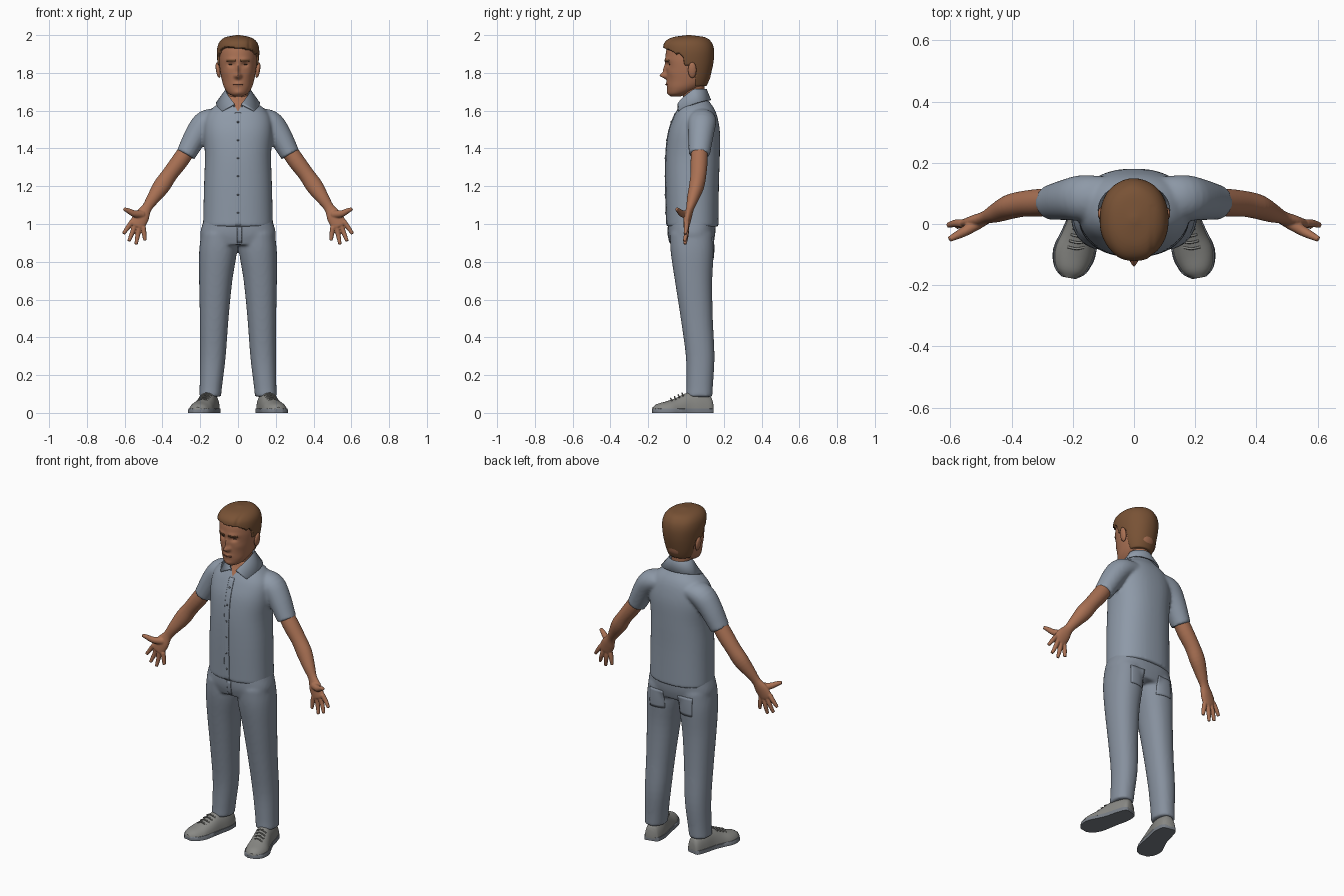
import bpy, bmesh, math
from math import sin, cos, pi, exp
from mathutils import Vector, Matrix
from mathutils.bvhtree import BVHTree

if "Cube" in bpy.data.objects:
    bpy.data.objects.remove(bpy.data.objects["Cube"])


def material(name, *rgb):
    m = bpy.data.materials.new(name)
    m.use_nodes = True
    m.diffuse_color = (*rgb, 1)
    m.node_tree.nodes["Principled BSDF"].inputs["Base Color"].default_value = (*rgb, 1)
    return m


SHIRT = material("shirt blue grey", .27, .32, .39)
TROUSERS = material("trouser blue grey", .24, .28, .34)
SKIN = material("skin", .40, .165, .088)
LIPS = material("lips", .28, .10, .06)
HAIR = material("hair brown", .19, .085, .036)
SHOE = material("shoe grey", .25, .25, .235)
SOLE = material("sole grey", .19, .21, .24)
DARK = material("eye dark", .05, .03, .02)


def spline(pts, k):
    """Catmull-Rom through tuples of equal length."""
    pts = [Vector(p) for p in pts]
    ext = [2 * pts[0] - pts[1]] + pts + [2 * pts[-1] - pts[-2]]
    out = []
    for a, b, c, d in zip(ext, ext[1:], ext[2:], ext[3:]):
        for i in range(k):
            t = i / k
            out.append(.5 * (2 * b + (c - a) * t + (2 * a - 5 * b + 4 * c - d) * t ** 2
                             + (3 * b - a - 3 * c + d) * t ** 3))
    return out + [pts[-1]]


def tube(bm, rings, ref="Y", level=False, seg=32, k=4, power=2, shape=None, side=1):
    """Loft of superellipse rings (x, y, z, radius_u, radius_v)."""
    rs = spline(rings, k)
    mids = [Vector((r[0] * side, r[1], r[2])) for r in rs]
    ref = Vector((0, 1, 0)) if ref == "Y" else Vector((0, 0, 1))
    loops = []
    for i, r in enumerate(rs):
        t = mids[min(i + 1, len(rs) - 1)] - mids[max(i - 1, 0)]
        t = Vector((0, 0, 1)) if level else t.normalized()
        u = ref.cross(t).normalized()
        v = t.cross(u)
        loop = []
        for j in range(seg):
            a = 2 * pi * j / seg
            c, s = (math.copysign(abs(f) ** (2 / power), f) for f in (cos(a), sin(a)))
            p = mids[i] + u * c * max(r[3], .001) + v * s * max(r[4], .001)
            loop.append(bm.verts.new(shape(p) if shape else p))
        loops.append(loop)
    for a, b in zip(loops, loops[1:]):
        for j in range(seg):
            n = (j + 1) % seg
            bm.faces.new((a[j], a[n], b[n], b[j]))
    bm.faces.new(loops[0][::-1])
    bm.faces.new(loops[-1])


def finish(name, bm, mats, voxel=0, relax=4, mirror=False, thick=0):
    bmesh.ops.recalc_face_normals(bm, faces=bm.faces)
    me = bpy.data.meshes.new(name)
    bm.to_mesh(me)
    bm.free()
    ob = bpy.data.objects.new(name, me)
    bpy.context.collection.objects.link(ob)
    if voxel:
        mod = ob.modifiers.new("blend", "REMESH")
        mod.mode, mod.voxel_size = "VOXEL", voxel
        mod = ob.modifiers.new("relax", "SMOOTH")
        mod.factor, mod.iterations = .5, relax
        graph = bpy.context.evaluated_depsgraph_get()
        me = bpy.data.meshes.new_from_object(ob.evaluated_get(graph))
        ob.modifiers.clear()
        ob.data = me
    me.materials.clear()
    for m in mats:
        me.materials.append(m)
    me.shade_smooth()
    me.set_sharp_from_angle(angle=math.radians(50))
    if thick:
        mod = ob.modifiers.new("thickness", "SOLIDIFY")
        mod.thickness, mod.offset = thick, 0
    if mirror:
        ob.modifiers.new("mirror", "MIRROR")
    return ob


def drape(name, target, mat, x0, x1, z0, z1, front=1, mirror=False, lift=.001):
    """Thin plate laid over the front or back of a part."""
    src = bmesh.new()
    src.from_mesh(target.data)
    tree = BVHTree.FromBMesh(src)
    src.free()
    nx, nz = 8, max(2, int((z1 - z0) / .015))
    bm = bmesh.new()
    bmesh.ops.create_grid(bm, x_segments=nx, y_segments=nz, size=.5)
    for v in bm.verts:
        x, z = x0 + (v.co.x + .5) * (x1 - x0), z0 + (v.co.y + .5) * (z1 - z0)
        hit = tree.ray_cast(Vector((x, -front, z)), Vector((0, front, 0)))[0]
        v.co = (x, (hit.y if hit else 0) - front * lift, z)
    return finish(name, bm, [mat], mirror=mirror, thick=.005)


def ball(name, mat, at, size, mirror=True, tilt=0):
    bm = bmesh.new()
    m = Matrix.Translation(at) @ Matrix.Rotation(tilt, 4, "Y") @ Matrix.Diagonal((*size, 1))
    bmesh.ops.create_uvsphere(bm, u_segments=20, v_segments=12, radius=1, matrix=m)
    return finish(name, bm, [mat], mirror=mirror)


# Shirt: torso and sleeves blended, open neck coloured as skin
bm = bmesh.new()
torso = [(.985, .035, .185, .137), (1.2, .033, .18, .141), (1.36, .036, .175, .143),
         (1.48, .043, .183, .137), (1.56, .05, .175, .118), (1.61, .053, .14, .097),
         (1.65, .05, .085, .072), (1.68, .044, .062, .06)]
tube(bm, [(0, y, z, rx, ry) for z, y, rx, ry in torso], level=True, seg=48, power=2.3)
for s in (1, -1):
    tube(bm, [(.09, .085, 1.56, .05, .07), (.165, .085, 1.54, .065, .075),
              (.215, .08, 1.48, .063, .068), (.277, .07, 1.367, .052, .056)], side=s)
shirt = finish("shirt", bm, [SHIRT, SKIN], voxel=.008, relax=6)
bm = bmesh.new()
bm.from_mesh(shirt.data)
for s in (1, -1):
    bmesh.ops.bisect_plane(bm, geom=bm.verts[:] + bm.edges[:] + bm.faces[:],
                           plane_co=(0, 0, 1.595), plane_no=(s, 0, -.6))
for f in bm.faces:
    c = f.calc_center_median()
    f.material_index = int(c.y < .03 and abs(c.x) < .6 * (c.z - 1.595))
bm.to_mesh(shirt.data)
bm.free()

# Button placket and buttons
placket = drape("placket", shirt, SHIRT, -.016, .016, .99, 1.59)
for i in range(6):
    z = 1.06 + i * .096
    drape("button", shirt, SOLE, -.004, .004, z - .004, z + .004, lift=.004)

# Collar: stand, fold and pointed fall
bm = bmesh.new()
rows, n = [[], [], []], 28
for i in range(-n, n + 1):
    s, sg = abs(i) / n, (1 if i >= 0 else -1)
    if i == 0:
        continue
    top = .2 + (pi - .2) * s
    low = .75 + (pi - .75) * s
    zt = 1.615 + .095 * min(1, s * 2.2) ** .7
    ry = .085 + .043 * (1 - s) ** 2
    rows[0].append(bm.verts.new((sg * .06 * sin(top), .044 - .062 * cos(top), zt - .04)))
    rows[1].append(bm.verts.new((sg * .066 * sin(top), .044 - (.066 + .03 * (1 - s) ** 3) * cos(top), zt)))
    rows[2].append(bm.verts.new((sg * .114 * sin(low), .044 - ry * cos(low), 1.655 - .065 * (1 - s) ** 3)))
for a, b in zip(rows, rows[1:]):
    for i in range(2 * n - 1):
        if i != n - 1:
            bm.faces.new((a[i], a[i + 1], b[i + 1], b[i]))
bmesh.ops.remove_doubles(bm, verts=bm.verts, dist=.0005)
finish("collar", bm, [SHIRT], thick=.008)

# Trousers: hips and legs blended
bm = bmesh.new()
tube(bm, [(0, .03, .89, .185, .112), (0, .03, .95, .2, .125), (0, .033, 1.03, .178, .125)],
     level=True, seg=48, power=2.4)
for s in (1, -1):
    tube(bm, [(.148, .07, .085, .058, .07), (.143, .073, .15, .06, .07), (.133, .075, .3, .068, .076),
              (.126, .057, .5, .076, .085), (.118, .04, .7, .088, .099), (.106, .033, .85, .1, .114),
              (.1, .03, .95, .095, .115)], level=True, side=s, power=2.2)
trousers = finish("trousers", bm, [TROUSERS], voxel=.009, relax=6)
drape("back_pockets", trousers, TROUSERS, .05, .14, .82, .93, front=-1, mirror=True)
drape("fly", trousers, TROUSERS, -.004, .02, .9, .985)

# Arms with palms, fingers and thumbs
bm = bmesh.new()
tube(bm, [(.23, .075, 1.45, .04, .04), (.3, .07, 1.345, .045, .045), (.36, .066, 1.265, .042, .042),
          (.405, .056, 1.2, .045, .04), (.45, .036, 1.135, .034, .031), (.483, .022, 1.085, .027, .021),
          (.51, .01, 1.04, .041, .021), (.535, .002, .995, .041, .017), (.54, 0, .985, .03, .012)])
tips = [(.607, -.004, .948), (.578, -.008, .908), (.54, -.006, .892), (.492, 0, .912)]
for i, (x, y, z) in enumerate(tips):
    kx, kz = .561 - i * .02, 1.013 - i * .01
    tube(bm, [(kx, .002, kz, .013, .014), ((kx + x) / 2, .002, (kz + z) / 2, .0125, .0125),
              (x, y, z, .009, .009)], seg=16)
tube(bm, [(.505, .005, 1.05, .022, .02), (.55, -.022, 1.055, .018, .017),
          (.58, -.038, 1.07, .014, .013), (.604, -.05, 1.08, .009, .009)], seg=16)
finish("arms", bm, [SKIN], voxel=.004, relax=3, mirror=True)

# Shoes: uppers, flat soles and laces
foot = [(.138, .14, .028, .06), (.141, .125, .042, .09), (.148, .07, .052, .112), (.162, .01, .053, .108),
        (.18, -.05, .06, .08), (.197, -.1, .065, .062), (.208, -.15, .05, .048), (.213, -.176, .022, .03)]
for name, mat, grow, low, high in (("shoe_uppers", SHOE, 1, .015, 1), ("shoe_soles", SOLE, 1.07, 0, .022)):
    bm = bmesh.new()
    tube(bm, [(x, y, 0, r * grow, h) for x, y, r, h in foot], ref="Z", power=2.3,
         shape=lambda p: Vector((p.x, p.y, min(max(p.z, low), high))))
    finish(name, bm, [mat], mirror=True)
bm = bmesh.new()
for i in range(4):
    x, y, z = .169 + i * .006, -.015 - i * .02, .104 - i * .009
    tube(bm, [(x - .03, y, z - .014, .004, .004), (x, y - .006, z, .004, .004),
              (x + .03, y, z - .014, .004, .004)], seg=8)
finish("laces", bm, [SHOE], mirror=True)

# Neck
bm = bmesh.new()
tube(bm, [(0, .045, 1.6, .06, .058), (0, .04, 1.67, .056, .056), (0, .035, 1.78, .06, .065)], level=True)
finish("neck", bm, [SKIN])

# Head: face features are soft bumps (x, z, width, height, depth)
bumps = [(0, 1.785, .013, .014, .032), (0, 1.815, .009, .028, .016), (.014, 1.783, .008, .009, .01),
         (.036, 1.845, .018, .012, -.014), (.035, 1.87, .026, .01, .006), (0, 1.742, .022, .009, .006),
         (0, 1.695, .022, .014, .006), (.062, 1.8, .02, .02, .003)]


def face(p):
    if p.y < 0:
        p.y -= sum(d * exp(-((abs(p.x) - x) / w) ** 2 - ((p.z - z) / h) ** 2) for x, z, w, h, d in bumps)
    return p


skull = [(1.675, -.055, .02, .025), (1.69, -.04, .05, .053), (1.72, -.012, .072, .088),
         (1.76, .01, .085, .112), (1.82, .015, .096, .12), (1.88, .015, .1, .124),
         (1.94, .015, .093, .112), (1.975, .015, .055, .07), (1.985, .015, .004, .004)]
bm = bmesh.new()
tube(bm, [(0, y, z, rx, ry) for z, y, rx, ry in skull], level=True, seg=96, k=8, power=2.1, shape=face)
head = finish("head", bm, [SKIN])
drape("eyebrows", head, HAIR, .014, .06, 1.862, 1.871, mirror=True)
drape("mouth", head, LIPS, -.026, .026, 1.737, 1.742)
ball("eyes", DARK, (.036, -.084, 1.845), (.014, .007, .004))
ball("ears", SKIN, (.105, .033, 1.815), (.012, .022, .042), tilt=.15)


# Hair: a cap tucked into the head below the hairline, with combed ridges
def comb(p):
    if p.y > .05:
        line = 1.73
    elif p.y > -.015:
        line = 1.835
    else:
        line = 1.885 + .045 * min(1, (-p.y - .015) / .08) - .1 * p.x * (p.y < -.05)
    mid = Vector((0, .015, p.z))
    if p.z < line:
        return mid + (p - mid) * .8
    ridge = .012 * sin(70 * p.x + 14 * p.y) * max(0, (p.z - 1.86) / .14)
    return mid + (p - mid) * (1 + ridge - .03 * exp(-((p.x - .06) / .008) ** 2) * (p.y < .06))


cap = [(1.715, .04, .06, .055), (1.74, .037, .076, .077), (1.79, .028, .094, .103), (1.86, .016, .109, .13),
       (1.92, .013, .112, .135), (1.962, .01, .1, .124), (1.988, .014, .068, .087), (2, .015, .01, .01)]
bm = bmesh.new()
tube(bm, [(0, y, z, rx, ry) for z, y, rx, ry in cap], level=True, seg=96, k=8, power=2.1, shape=comb)
finish("hair", bm, [HAIR], voxel=.004, relax=2)
